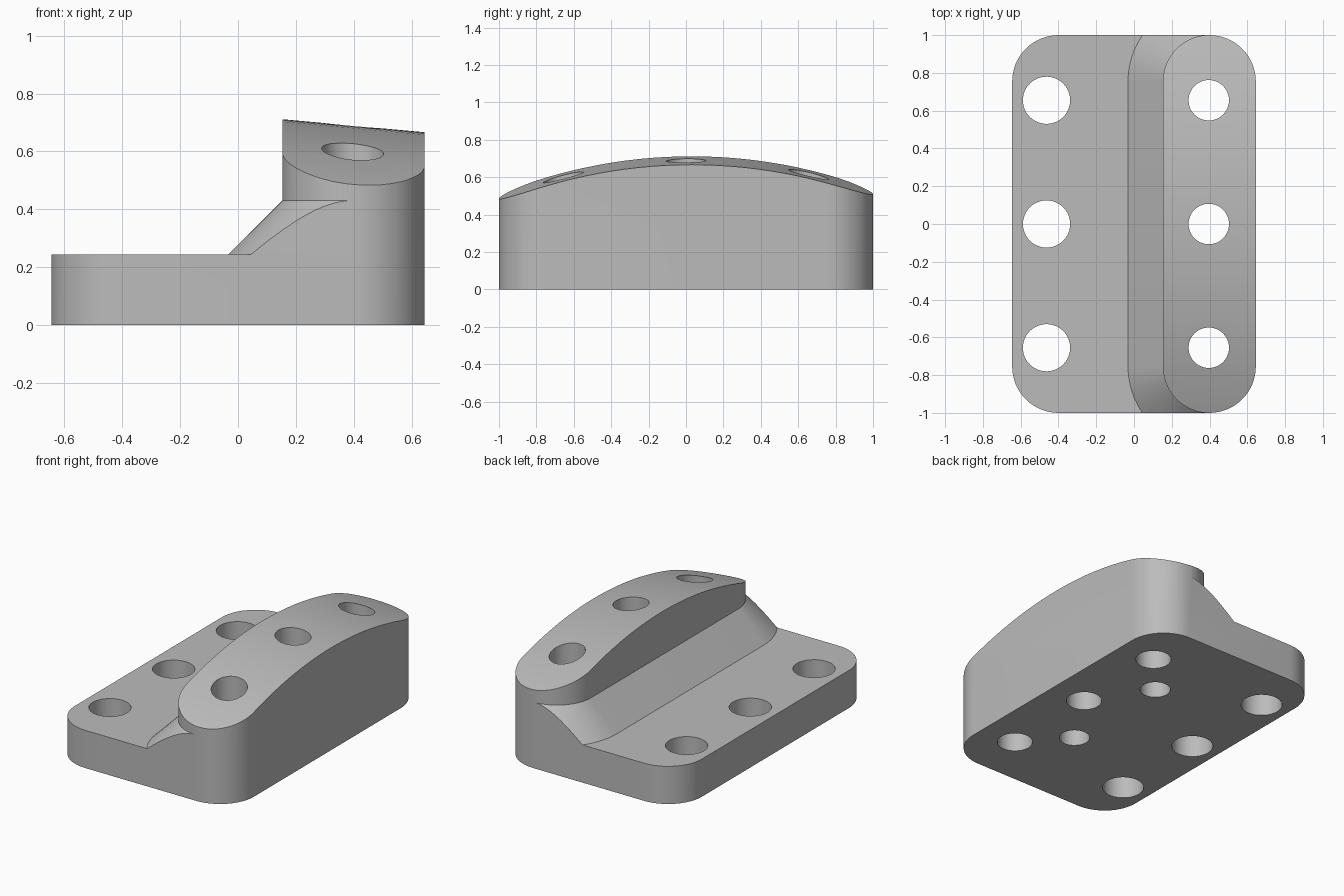
import bpy, bmesh, math
from mathutils import Vector, Matrix

cube = bpy.data.objects.get("Cube")
if cube:
    bpy.data.objects.remove(cube, do_unlink=True)

GREY = (0.5, 0.5, 0.5, 1)
metal = bpy.data.materials.new("grey metal")
metal.use_nodes = True
metal.diffuse_color = GREY
metal.node_tree.nodes["Principled BSDF"].inputs["Base Color"].default_value = GREY

HALF_X, HALF_Y, CORNER = 0.645, 1.0, 0.246
ARC_STEPS = 16


def make_object(name, bm):
    bmesh.ops.recalc_face_normals(bm, faces=bm.faces)
    mesh = bpy.data.meshes.new(name)
    bm.to_mesh(mesh)
    bm.free()
    mesh.materials.append(metal)
    obj = bpy.data.objects.new(name, mesh)
    bpy.context.collection.objects.link(obj)
    return obj


def rounded_outline(x0, x1, half_y, r):
    """Counter-clockwise rounded rectangle as 2D points."""
    corners = [(x1 - r, half_y - r), (x0 + r, half_y - r),
               (x0 + r, r - half_y), (x1 - r, r - half_y)]
    points = []
    for quarter, (cx, cy) in enumerate(corners):
        for i in range(ARC_STEPS + 1):
            a = (quarter + i / ARC_STEPS) * math.pi / 2
            points.append((cx + r * math.cos(a), cy + r * math.sin(a)))
    return points


def loft(name, levels):
    """Closed solid through matching outlines, given as (outline, z)."""
    bm = bmesh.new()
    rings = [[bm.verts.new((x, y, z)) for x, y in outline] for outline, z in levels]
    for low, high in zip(rings, rings[1:]):
        for i in range(len(low)):
            j = (i + 1) % len(low)
            bm.faces.new((low[i], low[j], high[j], high[i]))
    bm.faces.new(rings[0][::-1])
    bm.faces.new(rings[-1])
    return make_object(name, bm)


def add_cylinder(bm, radius, depth, segments, matrix):
    bmesh.ops.create_cone(bm, cap_ends=True, segments=segments, radius1=radius,
                          radius2=radius, depth=depth, matrix=matrix)


def boolean(target, cutter, operation):
    cutter.hide_render = True
    mod = target.modifiers.new(cutter.name, 'BOOLEAN')
    mod.operation = operation
    mod.solver = 'EXACT'
    mod.object = cutter
    bpy.context.view_layer.objects.active = target
    bpy.ops.object.modifier_apply(modifier=mod.name)
    bpy.data.objects.remove(cutter, do_unlink=True)


# Rounded block that gives the outer walls
outline = rounded_outline(-HALF_X, HALF_X, HALF_Y, CORNER)
block = loft("mounting_block", [(outline, 0), (outline, 1)])

# Stepped envelope: low plate, sloping flank, raised pad
PLATE_Z, FLANK_Z, PAD_X = 0.245, 0.43, 0.153


def step(offset):
    return rounded_outline(PAD_X - offset, 2 + offset, HALF_Y + 0.001 + offset,
                           CORNER + 0.001 + offset)


envelope = loft("step_envelope", [
    (step(1.5), -0.5), (step(1.5), PLATE_Z), (step(FLANK_Z - PLATE_Z), PLATE_Z),
    (step(0), FLANK_Z), (step(0), 1.5)])
boolean(block, envelope, 'INTERSECT')

# Arched, slightly tilted top of the pad
ARCH_R = 2.73
tilt = math.atan(0.0915)
bm = bmesh.new()
add_cylinder(bm, ARCH_R, 4, 240,
             Matrix.Translation((PAD_X, 0.03, 0.70 - ARCH_R))
             @ Matrix.Rotation(math.pi / 2 + tilt, 4, 'Y'))
boolean(block, make_object("arch_envelope", bm), 'INTERSECT')

# Through holes in both rows, and blind holes underneath
bm = bmesh.new()
for x, radius in ((-0.463, 0.125), (0.396, 0.107)):
    for y in (-0.655, 0, 0.655):
        add_cylinder(bm, radius, 3, 48, Matrix.Translation((x, y, 0)))
BLIND_DEPTH = 0.25
for y in (-0.382, 0.382):
    add_cylinder(bm, 0.092, 2 * BLIND_DEPTH, 48, Matrix.Translation((0.152, y, 0)))
boolean(block, make_object("hole_cutters", bm), 'DIFFERENCE')

# Smooth curved walls, keep the edges crisp
bpy.ops.object.select_all(action='DESELECT')
block.select_set(True)
bpy.context.view_layer.objects.active = block
bpy.ops.object.shade_smooth_by_angle(angle=math.radians(25))
